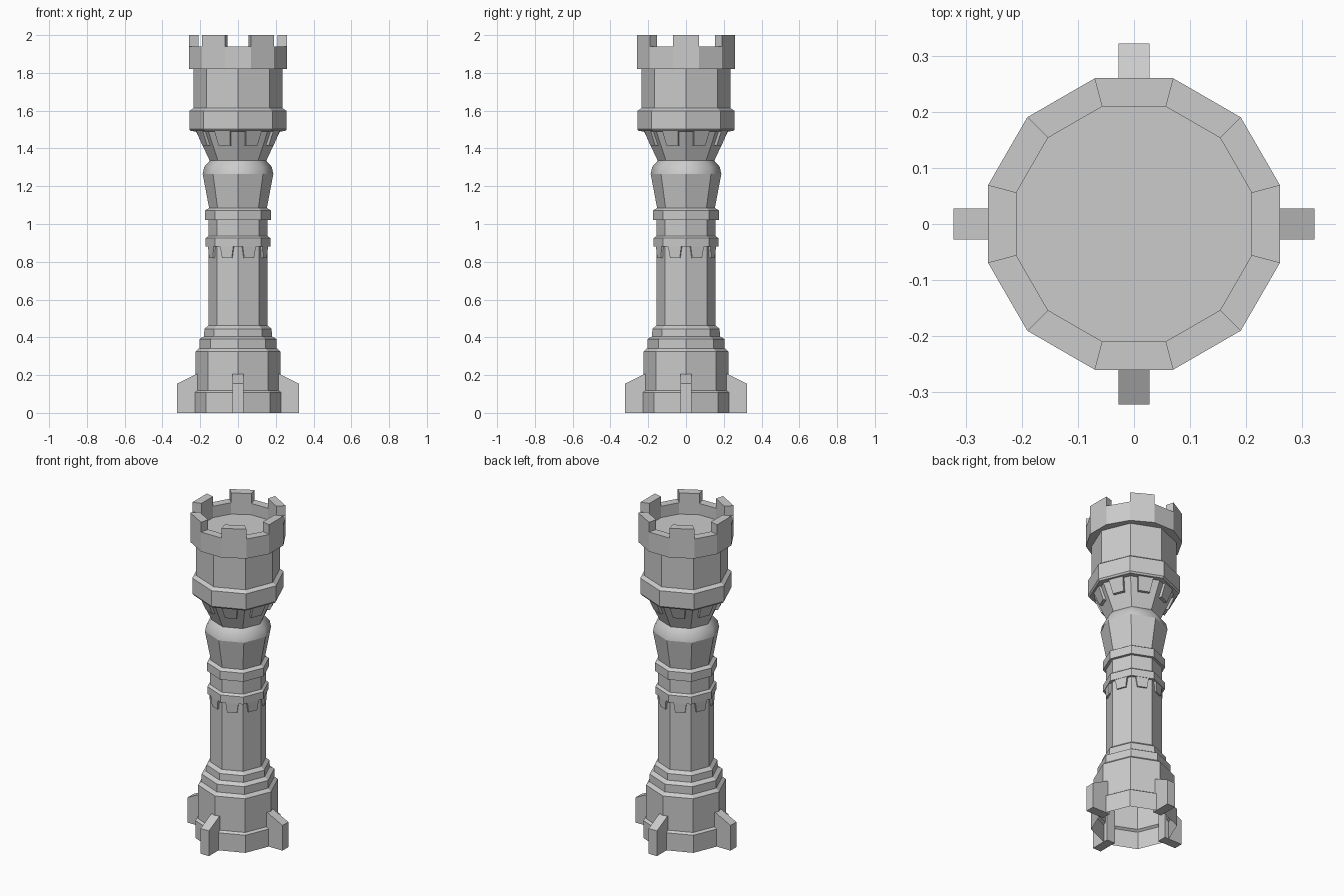
import bpy, bmesh
from math import sin, cos, radians, tau
from mathutils import Vector, Matrix

if "Cube" in bpy.data.objects:
    bpy.data.objects.remove(bpy.data.objects["Cube"])

stone = bpy.data.materials.new("grey stone")
stone.use_nodes = True
GREY = (0.6, 0.6, 0.6, 1)
stone.diffuse_color = GREY
stone.node_tree.nodes["Principled BSDF"].inputs["Base Color"].default_value = GREY


def finish(name, bm, fix=True):
    if fix:
        bmesh.ops.recalc_face_normals(bm, faces=bm.faces[:])
    mesh = bpy.data.meshes.new(name)
    bm.to_mesh(mesh)
    bm.free()
    mesh.materials.append(stone)
    obj = bpy.data.objects.new(name, mesh)
    bpy.context.collection.objects.link(obj)
    return obj


def lathe(name, profile, sides, start=0.0, cap=False, soft=None):
    """Faceted turning of (radius, height) points, listed so faces point outward."""
    bm = bmesh.new()
    rings = []
    for r, z in profile:
        angles = [start + tau * i / sides for i in range(sides)]
        rings.append([bm.verts.new((r * cos(a), r * sin(a), z)) for a in angles])
    for low, high in zip(rings, rings[1:]):
        for i in range(sides):
            j = (i + 1) % sides
            f = bm.faces.new((low[i], low[j], high[j], high[i]))
            z = f.calc_center_median().z
            f.smooth = bool(soft and soft[0] < z < soft[1])
    if cap:
        bm.faces.new(rings[-1])
    return finish(name, bm, fix=False)


def prism(name, lower, upper, angle=0.0):
    """Solid joining two matching outlines, turned about the z axis."""
    bm = bmesh.new()
    turn = Matrix.Rotation(angle, 3, 'Z')
    a = [bm.verts.new(turn @ Vector(p)) for p in lower]
    b = [bm.verts.new(turn @ Vector(p)) for p in upper]
    n = len(a)
    bm.faces.new(a)
    bm.faces.new(b)
    for i in range(n):
        j = (i + 1) % n
        bm.faces.new((a[i], a[j], b[j], b[i]))
    return finish(name, bm)


# Stepped foot, hollow underneath
lathe("foot", [(0.24, 0), (0.24, 0.108), (0.225, 0.118), (0.225, 0.325),
               (0.205, 0.342), (0.205, 0.39), (0.18, 0.405), (0.178, 0.445),
               (0.157, 0.462)], 8)

# Column with two collars
lathe("column", [(0.157, 0.462), (0.157, 0.88), (0.172, 0.88), (0.172, 0.925),
                 (0.157, 0.936), (0.157, 1.02), (0.174, 1.02), (0.174, 1.072),
                 (0.153, 1.085)], 8)

# Flared neck with a rounded shoulder
lathe("neck", [(0.153, 1.085), (0.187, 1.265), (0.179, 1.302), (0.15, 1.335)],
      8, soft=(1.27, 1.335))

# Cone, projecting band and upper drum
lathe("upper_drum", [(0.15, 1.335), (0.222, 1.49), (0.25, 1.492), (0.258, 1.502),
                     (0.258, 1.598), (0.236, 1.613), (0.236, 1.825)], 8)

# Twelve-sided parapet with a sunken floor
OUTER, INNER, SILL = 0.269, 0.217, 1.94
lathe("parapet", [(0.2, 1.82), (OUTER, 1.82), (OUTER, SILL), (INNER, SILL),
                  (INNER, 1.87)], 12, radians(15), cap=True)

# Battlements on every second side of the parapet
half = radians(15)
outline = [(r * cos(s * half), r * sin(s * half))
           for r, s in ((INNER, -1), (OUTER, -1), (OUTER, 1), (INNER, 1))]
for k in range(6):
    prism(f"battlement_{k + 1}", [(x, y, SILL) for x, y in outline],
          [(x, y, 2.0) for x, y in outline], radians(60 * k))


# Tapered teeth below the bands, one on the middle of each side
def tooth(name, angle, z_low, z_high, inner, out_low, out_high, w_low, w_high):
    def outline(out, w, z):
        return [(inner, -w, z), (out, -w, z), (out, w, z), (inner, w, z)]
    prism(name, outline(out_low, w_low, z_low), outline(out_high, w_high, z_high), angle)


for k in range(8):
    mid = radians(22.5 + 45 * k)
    tooth(f"column_tooth_{k + 1}", mid, 0.82, 0.885, 0.13, 0.154, 0.157, 0.028, 0.038)
    tooth(f"corbel_{k + 1}", mid, 1.415, 1.495, 0.15, 0.19, 0.222, 0.033, 0.045)

# Four buttress fins around the foot
fin = [(0.2, 0), (0.322, 0), (0.322, 0.155), (0.222, 0.205), (0.2, 0.205)]
for k, side in enumerate(("left", "back", "right", "front")):
    prism(f"{side}_buttress", [(x, -0.028, z) for x, z in fin],
          [(x, 0.028, z) for x, z in fin], radians(90 * k))
